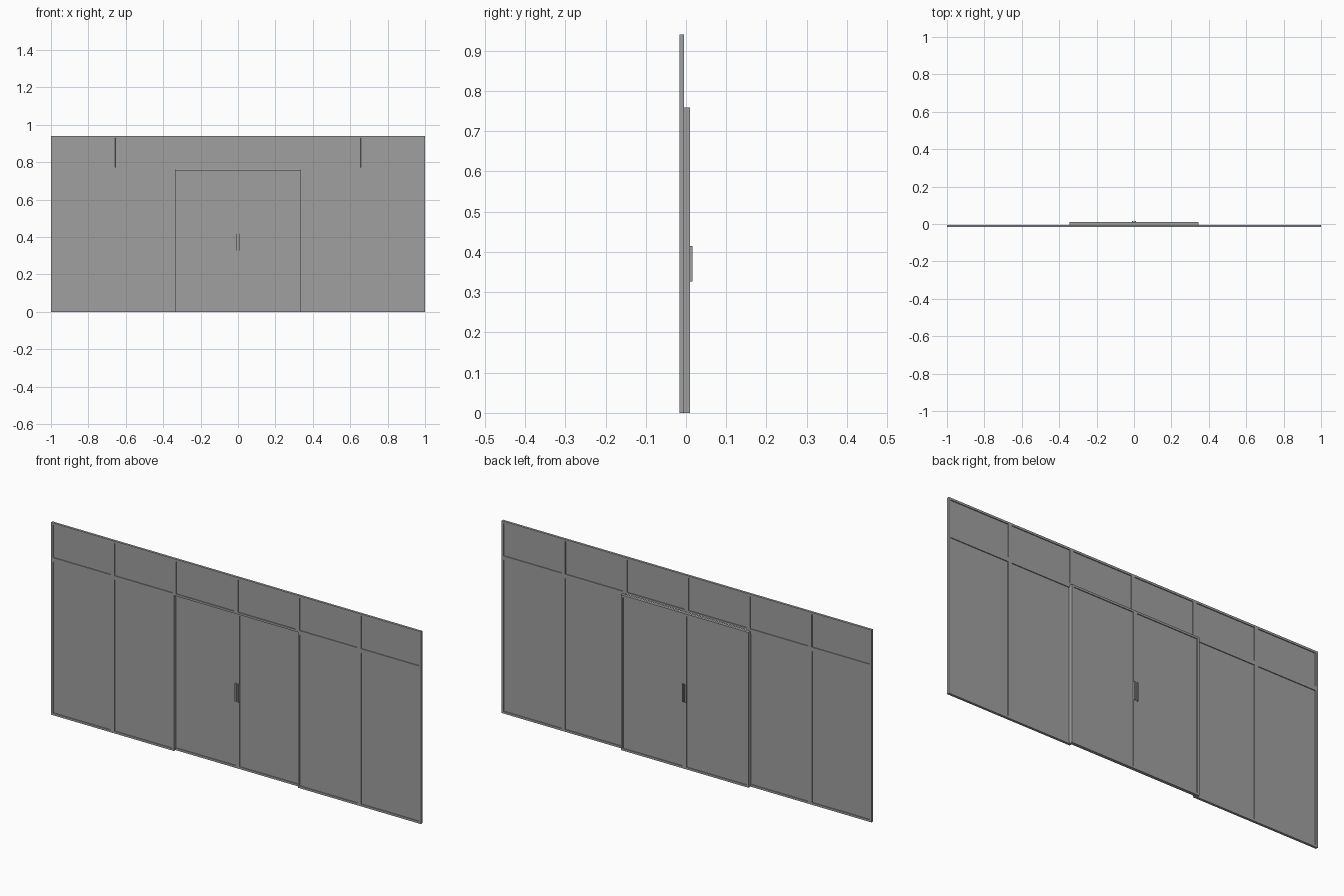
import bpy
import bmesh

cube = bpy.data.objects.get("Cube")
if cube:
    bpy.data.objects.remove(cube, do_unlink=True)

# Single painted-metal colour
grey = bpy.data.materials.new("grey")
grey.use_nodes = True
colour = (0.35, 0.35, 0.35, 1)
grey.diffuse_color = colour
grey.node_tree.nodes["Principled BSDF"].inputs["Base Color"].default_value = colour

# Main levels
HALF, TOP, SEAM = 1.0, 0.94, 0.76
OPENING, DOOR = 0.335, 0.345
FRONT, MID, BACK = -0.0165, -0.0045, 0.0105
BORDER, RECESS = 0.0145, 0.004


def finish(name, bm):
    bmesh.ops.recalc_face_normals(bm, faces=bm.faces)
    mesh = bpy.data.meshes.new(name)
    bm.to_mesh(mesh)
    bm.free()
    mesh.materials.append(grey)
    obj = bpy.data.objects.new(name, mesh)
    bpy.context.collection.objects.link(obj)
    return obj


def panel(name, x0, x1, z0, z1, y0, y1, cells):
    """Slab split into cells, each with a recessed pane on both sides."""
    bm = bmesh.new()
    columns = []
    for i in range(cells + 1):
        x = x0 + (x1 - x0) * i / cells
        columns.append([bm.verts.new((x, y, z))
                        for y, z in ((y0, z0), (y1, z0), (y1, z1), (y0, z1))])
    for a, b in zip(columns, columns[1:]):
        for k in range(4):
            n = (k + 1) % 4
            bm.faces.new((a[k], a[n], b[n], b[k]))
    bm.faces.new(columns[0])
    bm.faces.new(columns[-1])
    bmesh.ops.recalc_face_normals(bm, faces=bm.faces)
    bm.normal_update()
    sides = [f for f in bm.faces if abs(f.normal.y) > 0.9]
    bmesh.ops.inset_individual(bm, faces=sides, thickness=BORDER)
    bm.normal_update()
    # Push the panes in, leaving straight reveals
    panes = [f for f in sides if f.is_valid]
    bmesh.ops.inset_individual(bm, faces=panes, thickness=0.0002, depth=-RECESS)
    return finish(name, bm)


def box(name, x0, x1, y0, y1, z0, z1):
    bm = bmesh.new()
    bmesh.ops.create_cube(bm, size=1)
    for v in bm.verts:
        v.co.x = x1 if v.co.x > 0 else x0
        v.co.y = y1 if v.co.y > 0 else y0
        v.co.z = z1 if v.co.z > 0 else z0
    return finish(name, bm)


# Row of fixed lights over the whole width
panel("transom", -HALF, HALF, SEAM, TOP, FRONT, MID, 6)

# Fixed side panels and the sliding doors behind the opening
for side, s in (("left", 1), ("right", -1)):
    lo, hi = sorted((s * OPENING, s * HALF))
    panel(side + "_fixed_panel", lo, hi, 0, SEAM, FRONT, MID, 2)
    lo, hi = sorted((0, s * DOOR))
    panel(side + "_door", lo, hi, 0, SEAM - 0.001, MID, BACK, 1)

    # Pull handles on both faces of the meeting stile
    lo, hi = sorted((s * 0.004, s * 0.011))
    box(side + "_back_handle", lo, hi, BACK, BACK + 0.006, 0.327, 0.415)
    box(side + "_front_handle", lo, hi, MID - 0.006, MID, 0.327, 0.415)
